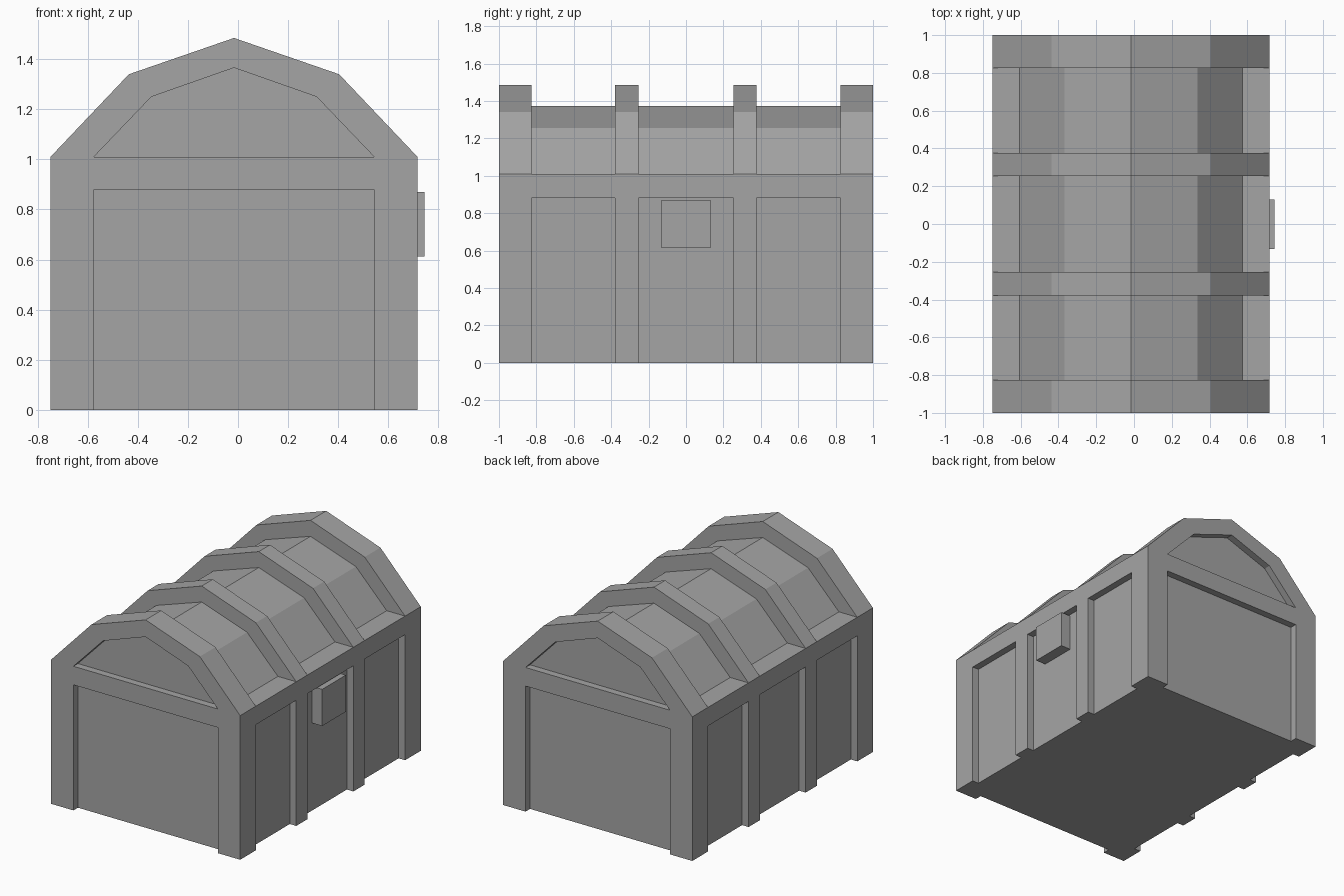
import bpy
import bmesh

default = bpy.data.objects.get("Cube")
if default:
    bpy.data.objects.remove(default, do_unlink=True)

CX = -0.016                     # centre line of the building
HALF, EAVE = 0.733, 1.01        # half width and eave height
DOOR_HALF, PANEL_TOP = 0.56, 0.88
RECESS, OUT = 0.05, 0.1         # recess depth, cutter overshoot
BAYS = [(-0.827, -0.379), (-0.255, 0.253), (0.377, 0.826)]

grey = bpy.data.materials.new("plain grey")
grey.use_nodes = True
colour = (0.376, 0.376, 0.376, 1)
grey.diffuse_color = colour
grey.node_tree.nodes["Principled BSDF"].inputs["Base Color"].default_value = colour


def gambrel(half, knee_x, knee_z, top):
    """Roof line from the left eave over the ridge to the right eave."""
    return [(-half, EAVE), (-knee_x, knee_z), (0, top), (knee_x, knee_z), (half, EAVE)]


def rect(x0, x1, z0, z1):
    return [(x0, z0), (x0, z1), (x1, z1), (x1, z0)]


def prism(bm, profile, y0, y1):
    """Extrude an x-z profile along y."""
    face = bm.faces.new([bm.verts.new((CX + x, y0, z)) for x, z in profile])
    ext = bmesh.ops.extrude_face_region(bm, geom=[face])["geom"]
    verts = [v for v in ext if isinstance(v, bmesh.types.BMVert)]
    bmesh.ops.translate(bm, verts=verts, vec=(0, y1 - y0, 0))


def make_object(name, prisms):
    bm = bmesh.new()
    for args in prisms:
        prism(bm, *args)
    bmesh.ops.recalc_face_normals(bm, faces=bm.faces)
    mesh = bpy.data.meshes.new(name)
    bm.to_mesh(mesh)
    bm.free()
    mesh.materials.append(grey)
    obj = bpy.data.objects.new(name, mesh)
    bpy.context.scene.collection.objects.link(obj)
    return obj


# Main shell with its gambrel roof
outer = [(-HALF, 0)] + gambrel(HALF, 0.42, 1.34, 1.485) + [(HALF, 0)]
building = make_object("building", [(outer, -1, 1)])

# Roof troughs between the ribs and recessed wall panels below them
side = HALF + OUT
trough = [(-side, EAVE)] + gambrel(0.591, 0.352, 1.255, 1.373) + [(side, EAVE), (side, 1.7), (-side, 1.7)]
cuts = []
for y0, y1 in BAYS:
    cuts.append((trough, y0, y1))
    cuts.append((rect(HALF - RECESS, side, -OUT, PANEL_TOP), y0, y1))
    cuts.append((rect(-side, RECESS - HALF, -OUT, PANEL_TOP), y0, y1))

# Large door recess and gable recess at both ends
gable = gambrel(DOOR_HALF, 0.33, 1.25, 1.366)
door = rect(-DOOR_HALF, DOOR_HALF, -OUT, PANEL_TOP)
for s in (-1, 1):
    for profile in (door, gable):
        cuts.append((profile, s * (1 - RECESS), s * (1 + OUT)))

cutter = make_object("recess_cutter", cuts)
cutter.hide_render = True
cutter.hide_set(True)
cut = building.modifiers.new("recesses", 'BOOLEAN')
cut.operation = 'DIFFERENCE'
cut.solver = 'EXACT'
cut.object = cutter

# Bake the cut and drop the helper
graph = bpy.context.evaluated_depsgraph_get()
baked = bpy.data.meshes.new_from_object(building.evaluated_get(graph))
building.modifiers.clear()
building.data = baked
bpy.data.objects.remove(cutter, do_unlink=True)

# Wall box in the middle bay of the left side
make_object("wall_box", [(rect(HALF - RECESS, 0.761, 0.613, 0.87), -0.132, 0.13)])
